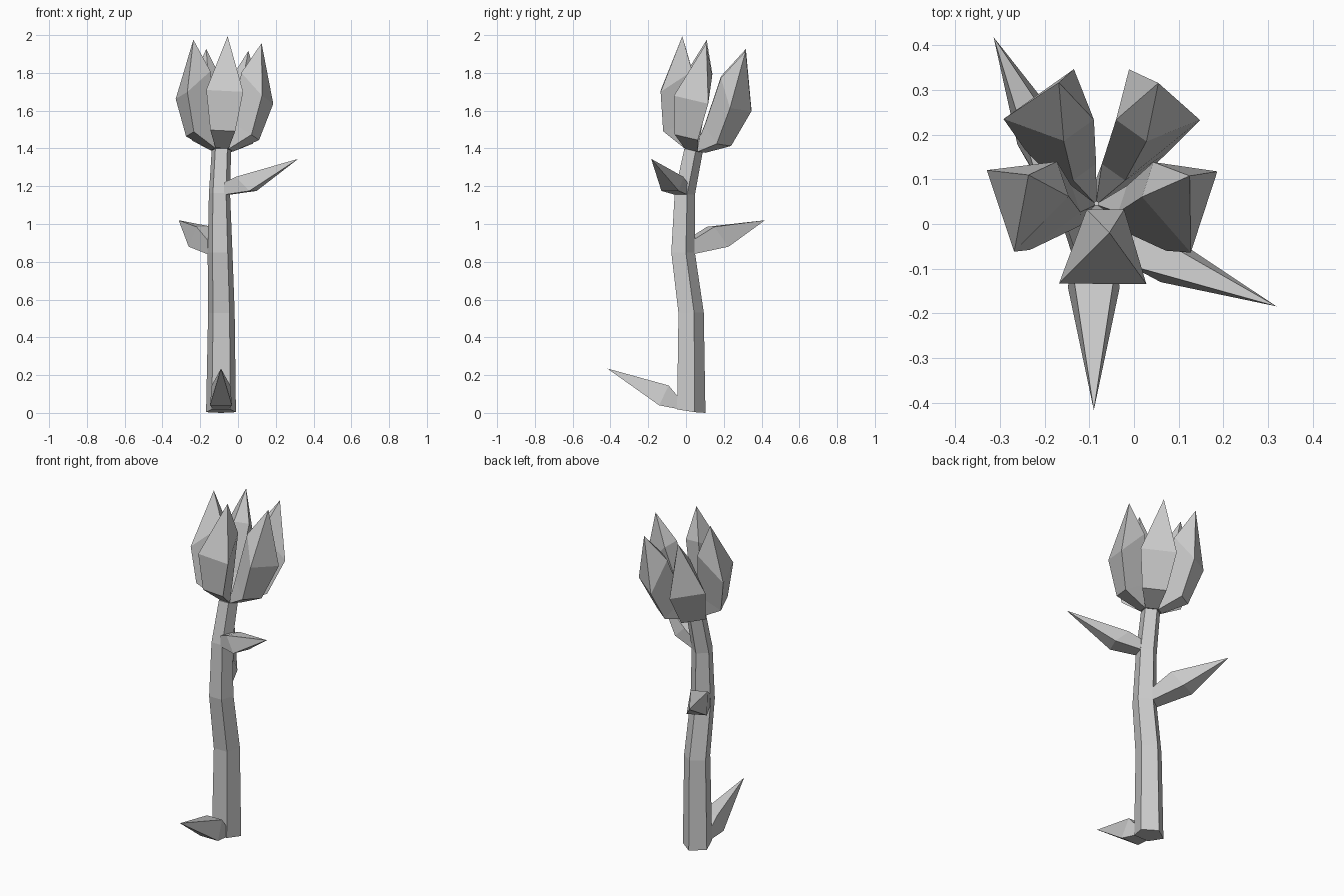
import bpy
from math import cos, sin, radians
from mathutils import Vector, Matrix

if "Cube" in bpy.data.objects:
    bpy.data.objects.remove(bpy.data.objects["Cube"])


def loft(name, rings, tip=None):
    """Skin equal-sized rings into a closed low-poly mesh, optionally ending in a point."""
    n = len(rings[0])
    verts = [v for ring in rings for v in ring]
    faces = [tuple(reversed(range(n)))]
    for r in range(len(rings) - 1):
        for i in range(n):
            j = (i + 1) % n
            faces.append((r * n + i, r * n + j, (r + 1) * n + j, (r + 1) * n + i))
    last = (len(rings) - 1) * n
    if tip is None:
        faces.append(tuple(range(last, last + n)))
    else:
        verts.append(tip)
        faces += [(last + i, last + (i + 1) % n, len(verts) - 1) for i in range(n)]
    mesh = bpy.data.meshes.new(name)
    mesh.from_pydata(verts, [], faces)
    mesh.validate()
    obj = bpy.data.objects.new(name, mesh)
    bpy.context.collection.objects.link(obj)
    return obj


# Stem: five-sided tube; each ring is centre x, centre y, z, radius, slope along y
rings = []
for cx, cy, z, r, slope in [(-0.09, 0.02, 0.008, 0.083, -0.16),
                            (-0.088, 0.02, 0.53, 0.074, 0.03),
                            (-0.095, -0.022, 0.85, 0.069, 0.0),
                            (-0.098, -0.012, 1.16, 0.059, -0.1),
                            (-0.088, 0.035, 1.392, 0.054, -0.15)]:
    ring = []
    for k in range(5):
        a = radians(90 + 72 * k)
        dy = r * sin(a)
        ring.append(Vector((cx + r * cos(a), cy + dy, max(0, z + slope * dy))))
    rings.append(ring)
loft("stem", rings)


# Leaves: four-sided spikes growing out of stem faces
def leaf(name, base, angle, root, low, high, tip, half):
    a = radians(angle)
    out = Vector((cos(a), sin(a), 0))
    side = Vector((-sin(a), cos(a), 0))

    def at(d, z, w):
        return Vector((base[0], base[1], z)) + out * d + side * w

    h = half * 0.72
    first = [at(-0.01, root[0], -h), at(-0.01, root[0], h),
             at(-0.01, root[1], h), at(-0.01, root[1], -h)]
    second = [at(*low, -half), at(*low, half), at(*high, half * 0.85), at(*high, -half * 0.85)]
    loft(name, [first, second], at(*tip, 0))


leaf("lower_leaf", (-0.09, -0.047), -90, (0.02, 0.08), (0.095, 0.04), (0.045, 0.145), (0.37, 0.235), 0.058)
leaf("middle_leaf", (-0.13, 0.03), 115.4, (0.84, 0.915), (0.19, 0.88), (0.11, 0.985), (0.43, 1.02), 0.055)
leaf("upper_leaf", (-0.05, -0.03), -22.7, (1.155, 1.22), (0.14, 1.175), (0.06, 1.25), (0.40, 1.345), 0.05)

# Petals: five thick folded blades around a tilted axis
axis = Vector((0.05, 0.213, 0.975)).normalized()
frame = (Matrix.Translation((-0.085, 0.043, 1.39))
         @ Vector((0, 0, 1)).rotation_difference(axis).to_matrix().to_4x4())
for k in range(5):
    a = radians(-90 + 72 * k)

    def at(r, h, w):
        return frame @ Vector((r * cos(a) - w * sin(a), r * sin(a) + w * cos(a), h))

    def section(outer, inner):
        (r, h, w), (ri, hi, wi) = outer, inner
        return [at(r, h, -w), at(r, h, w), at(ri, hi, wi), at(ri, hi, -wi)]

    loft("petal_%d" % (k + 1),
         [section((0.05, 0.0, 0.035), (0.004, 0.015, 0.003)),
          section((0.182, 0.067, 0.066), (0.055, 0.14, 0.032)),
          section((0.24, 0.27, 0.098), (0.10, 0.41, 0.042))],
         at(0.19, 0.578, 0))
